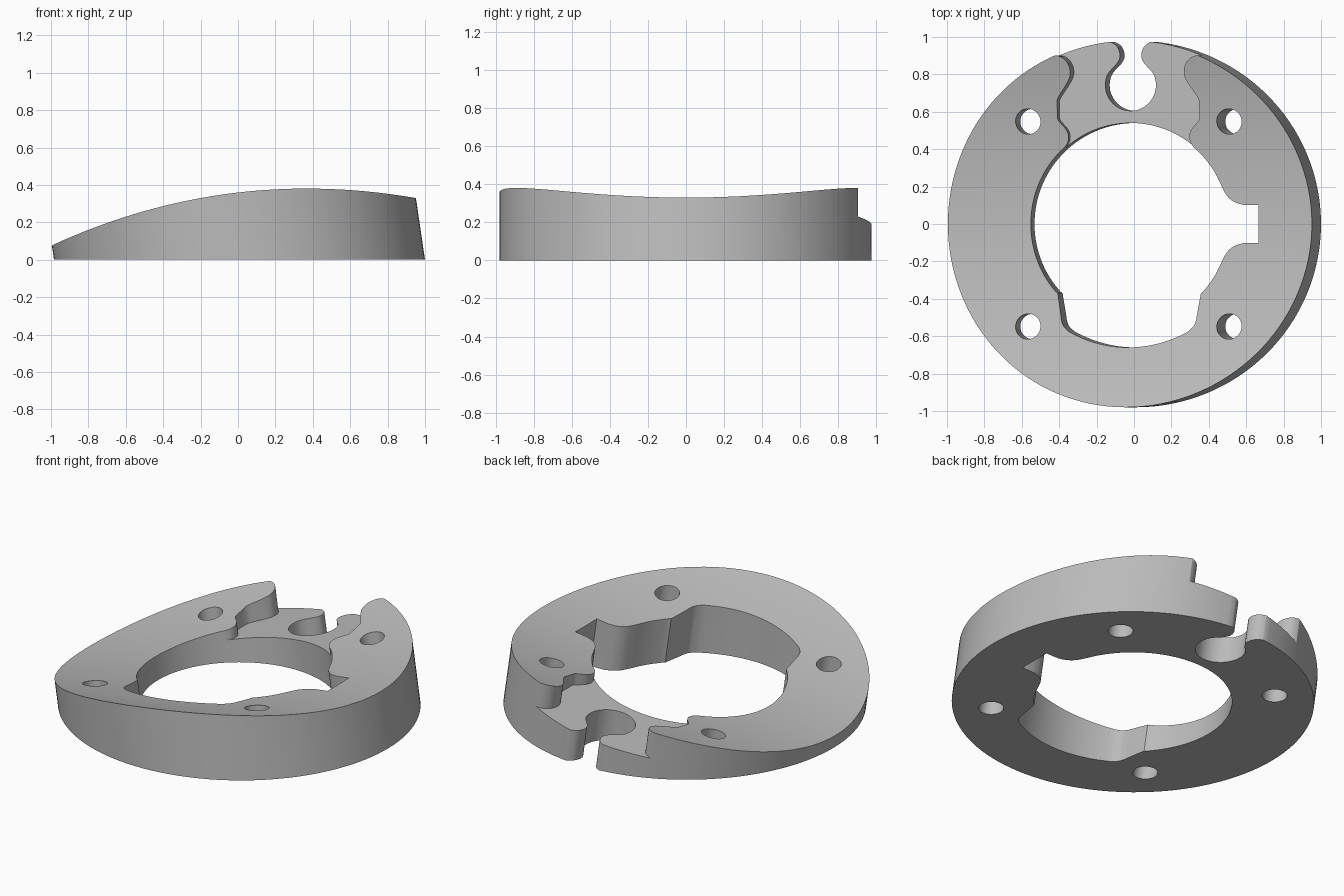
import bpy, bmesh, math
from mathutils import Matrix, Vector

if "Cube" in bpy.data.objects:
    bpy.data.objects.remove(bpy.data.objects["Cube"])

CX = 0.008        # centre of the footprint
LEAN = 0.147      # sideways lean of the walls per unit height

grey = bpy.data.materials.new("plain grey")
grey.use_nodes = True
grey.diffuse_color = (0.5, 0.5, 0.5, 1)
grey.node_tree.nodes["Principled BSDF"].inputs["Base Color"].default_value = (0.5, 0.5, 0.5, 1)


def arc(r, a0, a1, n, cx=0.0, cy=0.0, sx=1.0):
    """Points on an arc, angles in degrees."""
    out = []
    for i in range(n + 1):
        a = math.radians(a0 + (a1 - a0) * i / n)
        out.append((cx + r * sx * math.cos(a), cy + r * math.sin(a)))
    return out


def spline(pts, steps=5):
    """Smooth curve through the points."""
    p = [Vector(q) for q in [pts[0]] + pts + [pts[-1]]]
    out = []
    for a, b, c, d in zip(p, p[1:], p[2:], p[3:]):
        for i in range(steps):
            t = i / steps
            q = b + (c - a) * t / 2 + (a * 2 - b * 5 + c * 4 - d) * t * t / 2 \
                + (b * 3 - a - c * 3 + d) * t ** 3 / 2
            out.append((q.x, q.y))
    return out + [tuple(pts[-1])]


def mirror_x(pts):
    return [(-x, y) for x, y in reversed(pts)]


def solid(name, lower, upper):
    """Closed solid between two matching loops."""
    bm = bmesh.new()
    a = [bm.verts.new(p) for p in lower]
    b = [bm.verts.new(p) for p in upper]
    n = len(a)
    bm.faces.new(a)
    bm.faces.new(b)
    for i in range(n):
        j = (i + 1) % n
        bm.faces.new((a[i], a[j], b[j], b[i]))
    bmesh.ops.recalc_face_normals(bm, faces=bm.faces)
    me = bpy.data.meshes.new(name)
    bm.to_mesh(me)
    bm.free()
    me.materials.append(grey)
    ob = bpy.data.objects.new(name, me)
    bpy.context.collection.objects.link(ob)
    return ob


def prism(name, pts, base=lambda x: -0.2, top=0.8):
    pts = [(x + CX, y) for x, y in pts]
    return solid(name, [(x, y, base(x)) for x, y in pts], [(x, y, top) for x, y in pts])


# Outer body
body = prism("spacer_ring", arc(0.98, 0, 360, 128, sx=1.012)[:-1], lambda x: 0, 0.6)
cutters = []

# Dished, sloping top
profile = [(-1.2 + 0.05 * i) for i in range(49)]
loops = []
for x in (-1.3, 1.3):
    rim = [(x, y, 0.202 + 0.1276 * x + 0.157 * y * y) for y in profile]
    loops.append(rim + [(x, 1.2, 1.2), (x, -1.2, 1.2)])
cutters.append(solid("top_cutter", *loops))

# Central bore with a key notch on one side and a wider front pocket
fillet = spline([(0.502, 0.2), (0.53, 0.15), (0.57, 0.117), (0.62, 0.102)])
notch = fillet + [(0.70, 0.102)]
notch_all = [(x, -y) for x, y in notch] + notch[::-1]
pocket = [(0.39, -0.37), (0.37, -0.49)] + spline([(0.368, -0.51), (0.355, -0.545), (0.325, -0.575)])
bore = mirror_x(pocket)[::-1] + arc(0.66, 240.5, 299.5, 24)[1:-1] + pocket[::-1]
bore += arc(0.54, -42, -23, 8) + notch_all + arc(0.54, 23, 222, 72)
cutters.append(prism("bore_cutter", bore))

# Stepped recess at the back, with lobed side walls
side = spline([(0.41, 0.905), (0.36, 0.895), (0.325, 0.865), (0.31, 0.82), (0.32, 0.77),
               (0.375, 0.685), (0.387, 0.66)])
side += spline([(0.387, 0.565), (0.38, 0.55), (0.345, 0.51), (0.33, 0.475), (0.335, 0.435), (0.36, 0.4)])
side = [(0.43, 1.1)] + side + [(0.3, 0.3)]
cutters.append(prism("recess_cutter", side + mirror_x(side), lambda x: 0.176 + 0.137 * x))

# Keyhole slot through the recess floor
lip = spline([(0.15, 0.975), (0.115, 0.975), (0.075, 0.95), (0.058, 0.905), (0.07, 0.865), (0.115, 0.815)])
slot = [(0.16, 1.1)] + lip + arc(0.138, 22, -90, 20, cy=0.743)
cutters.append(prism("slot_cutter", slot + mirror_x(slot)[1:]))

# Four bolt holes
for sx in (-1, 1):
    for sy in (-1, 1):
        cutters.append(prism("bolt_hole_cutter", arc(0.068, 0, 360, 32, sx * 0.548, sy * 0.548)[:-1]))

# Cut everything out of the body
bpy.context.view_layer.objects.active = body
for c in cutters:
    c.hide_render = True
    mod = body.modifiers.new("cut", 'BOOLEAN')
    mod.operation = 'DIFFERENCE'
    mod.solver = 'EXACT'
    mod.object = c
    bpy.ops.object.modifier_apply(modifier=mod.name)
    bpy.data.objects.remove(c)

# Lean the walls, keeping the base flat
lean = Matrix.Identity(4)
lean[0][2] = -LEAN
body.data.transform(lean)

for o in bpy.context.selected_objects:
    o.select_set(False)
body.select_set(True)
bpy.ops.object.shade_smooth_by_angle(angle=math.radians(30))
